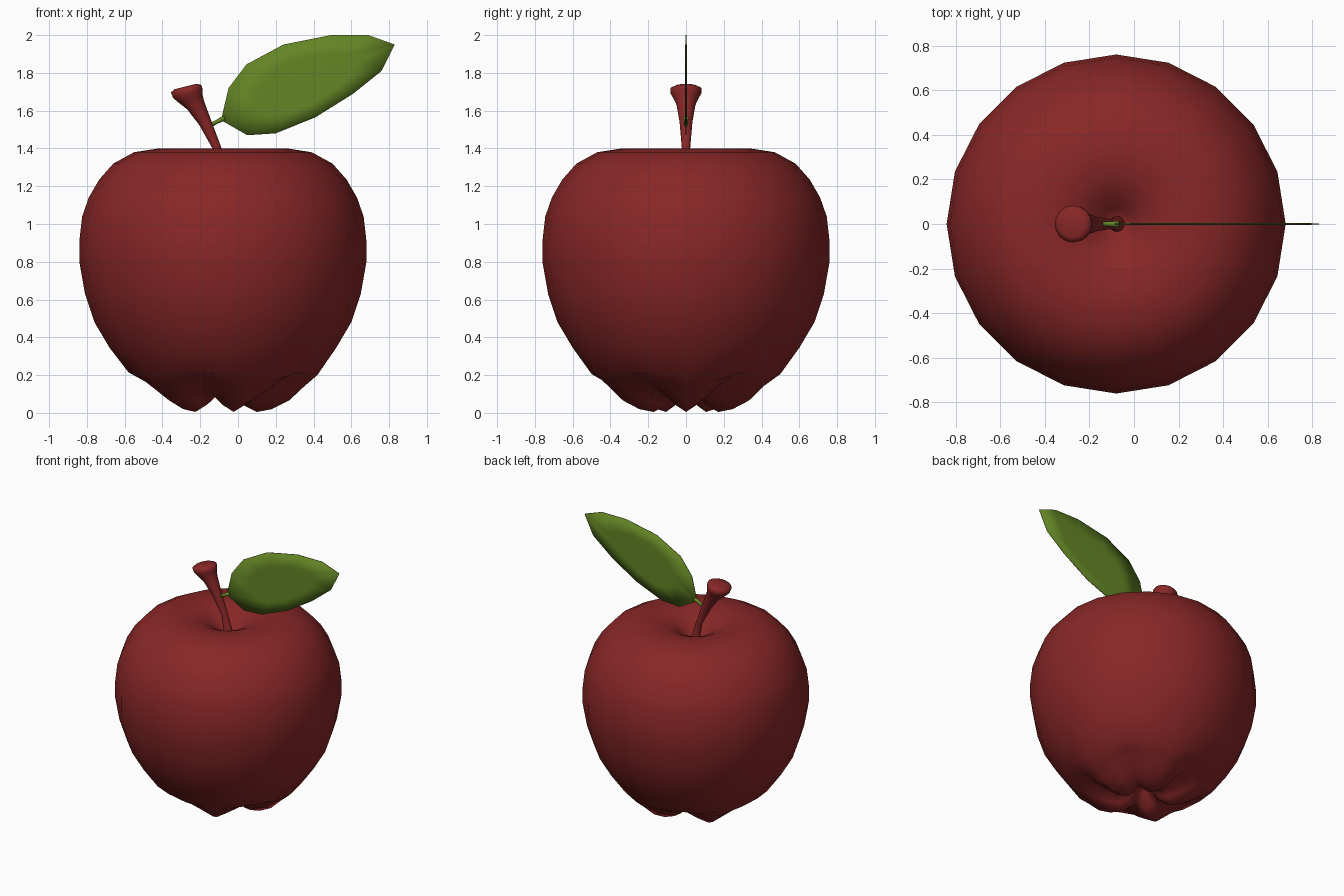
import bpy, bmesh, math
from mathutils import Vector

if "Cube" in bpy.data.objects:
    bpy.data.objects.remove(bpy.data.objects["Cube"])


def material(name, rgb):
    m = bpy.data.materials.new(name)
    m.diffuse_color = (*rgb, 1)
    m.use_nodes = True
    m.node_tree.nodes["Principled BSDF"].inputs["Base Color"].default_value = m.diffuse_color
    return m


RED = material("apple red", (0.25, 0.02, 0.02))
GREEN = material("leaf green", (0.125, 0.235, 0.018))


def finish(name, bm, mat):
    bmesh.ops.recalc_face_normals(bm, faces=bm.faces)
    for f in bm.faces:
        f.smooth = True
    me = bpy.data.meshes.new(name)
    bm.to_mesh(me)
    bm.free()
    me.materials.append(mat)
    ob = bpy.data.objects.new(name, me)
    bpy.context.collection.objects.link(ob)
    return ob


def loft(bm, rings, start, end):
    """Skin closed rings of points, with a pole point at each end."""
    vs = [[bm.verts.new(p) for p in r] for r in rings]
    n = len(vs[0])
    for a, b in zip(vs, vs[1:]):
        for i in range(n):
            j = (i + 1) % n
            bm.faces.new((a[i], a[j], b[j], b[i]))
    for pole, ring in ((start, vs[0]), (end, vs[-1])):
        p = bm.verts.new(pole)
        for i in range(n):
            bm.faces.new((p, ring[i], ring[(i + 1) % n]))


# Apple body: 20-sided profile, five lobes round the base
CX = -0.08
# radius, height, groove lift
profile = [(0.05, 0.12, 0.0), (0.11, 0.04, 0.05), (0.18, 0.005, 0.09),
           (0.26, 0.02, 0.11), (0.35, 0.065, 0.10), (0.43, 0.14, 0.06),
           (0.50, 0.20, 0.015), (0.60, 0.345, 0), (0.68, 0.48, 0),
           (0.73, 0.63, 0), (0.76, 0.80, 0), (0.76, 0.91, 0),
           (0.745, 1.04, 0), (0.71, 1.14, 0), (0.655, 1.235, 0),
           (0.58, 1.32, 0), (0.47, 1.38, 0), (0.34, 1.40, 0),
           (0.22, 1.385, 0), (0.13, 1.345, 0), (0.07, 1.29, 0)]
rings = []
for r, z, lift in profile:
    ring = []
    for k in range(20):
        a = k * math.tau / 20
        groove = (0.5 - 0.5 * math.cos(5 * a)) ** 1.3
        ring.append((CX + r * math.cos(a), r * math.sin(a), z + lift * groove))
    rings.append(ring)
bm = bmesh.new()
loft(bm, rings, (CX, 0, 0.16), (CX, 0, 1.24))
finish("apple_body", bm, RED)


# Tubes in the plane y = 0: each station is x, z, radius, tilt from vertical
def tube(name, stations, sides, mat):
    rings = []
    for x, z, r, tilt in stations:
        t = math.radians(tilt)
        rings.append([(x + r * math.cos(a) * math.cos(t), r * math.sin(a),
                       z + r * math.cos(a) * math.sin(t))
                      for a in (k * math.tau / sides for k in range(sides))])
    bm = bmesh.new()
    s, e = stations[0], stations[-1]
    loft(bm, rings, (s[0], 0, s[1]), (e[0], 0, e[1]))
    return finish(name, bm, mat)


# Stem with flared, capped end
tube("stem", [(-0.075, 1.23, 0.045, 8), (-0.08, 1.28, 0.03, 15), (-0.11, 1.40, 0.022, 25),
              (-0.175, 1.54, 0.034, 27), (-0.225, 1.63, 0.05, 26),
              (-0.25, 1.665, 0.066, 22), (-0.265, 1.69, 0.081, 17),
              (-0.275, 1.716, 0.083, 14), (-0.278, 1.728, 0.06, 14)], 16, RED)

# Leaf stalk
tube("leaf_stalk", [(-0.15, 1.52, 0.011, -65), (-0.11, 1.542, 0.011, -65),
                    (-0.07, 1.562, 0.014, -65)], 8, GREEN)

# Leaf blade: thin plate with rounded-over rim
outline = [(-0.09, 1.55), (-0.05, 1.72), (0.045, 1.845), (0.24, 1.95), (0.49, 2.0),
           (0.69, 2.0), (0.83, 1.95), (0.76, 1.81), (0.61, 1.69), (0.41, 1.565),
           (0.20, 1.48), (0.05, 1.47)]
mid = Vector((0.36, 1.74))


def leaf_ring(scale, y):
    pts = [mid + (Vector(p) - mid) * scale for p in outline]
    return [(p.x, y, p.y) for p in pts]


bm = bmesh.new()
loft(bm, [leaf_ring(0.6, -0.005), leaf_ring(1, -0.003), leaf_ring(1, 0.003),
          leaf_ring(0.6, 0.005)], (mid.x, -0.005, mid.y), (mid.x, 0.005, mid.y))
finish("leaf", bm, GREEN)
